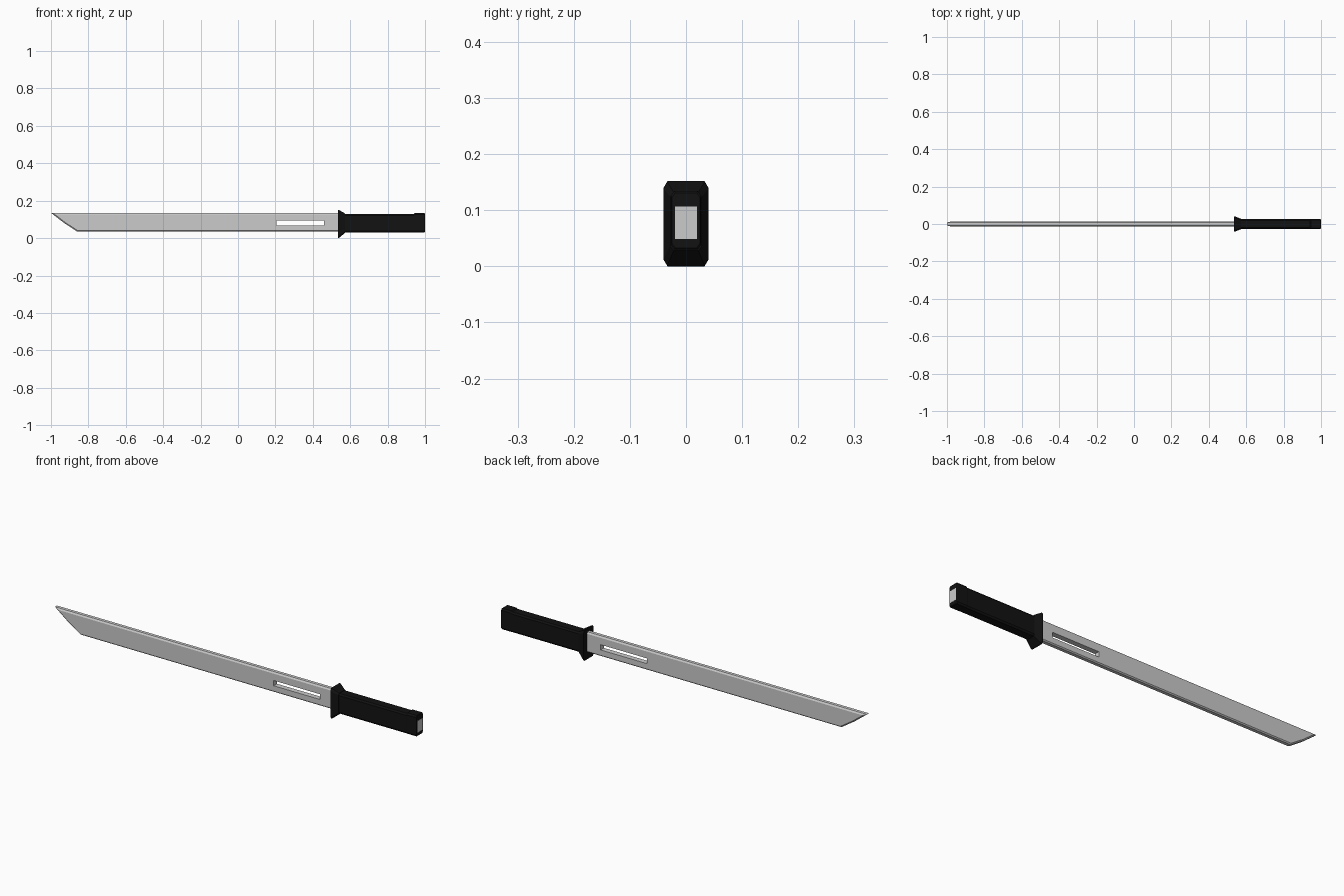
import bpy, bmesh

if "Cube" in bpy.data.objects:
    bpy.data.objects.remove(bpy.data.objects["Cube"])


def material(name, rgb):
    m = bpy.data.materials.new(name)
    m.diffuse_color = (*rgb, 1)
    m.use_nodes = True
    m.node_tree.nodes["Principled BSDF"].inputs["Base Color"].default_value = m.diffuse_color
    return m


def loft(name, rings, mat=None):
    """Closed solid through a series of matching point rings."""
    bm = bmesh.new()
    loops = [[bm.verts.new(p) for p in ring] for ring in rings]
    for a, b in zip(loops, loops[1:]):
        n = len(a)
        for i in range(n):
            j = (i + 1) % n
            bm.faces.new((a[i], a[j], b[j], b[i]))
    bm.faces.new(loops[0])
    bm.faces.new(loops[-1])
    bmesh.ops.recalc_face_normals(bm, faces=bm.faces)
    mesh = bpy.data.meshes.new(name)
    bm.to_mesh(mesh)
    bm.free()
    ob = bpy.data.objects.new(name, mesh)
    bpy.context.collection.objects.link(ob)
    if mat:
        mesh.materials.append(mat)
    return ob


def octagon(x, hy, z0, z1, cy, cz):
    """Rectangle with cut corners, standing across the sword axis."""
    return [(x, -hy + cy, z0), (x, hy - cy, z0), (x, hy, z0 + cz), (x, hy, z1 - cz),
            (x, hy - cy, z1), (x, -hy + cy, z1), (x, -hy, z1 - cz), (x, -hy, z0 + cz)]


def box(name, x0, x1, hy, z0, z1):
    return loft(name, [[(x, -hy, z0), (x, hy, z0), (x, hy, z1), (x, -hy, z1)]
                       for x in (x0, x1)])


black = material("black_grip", (0.006, 0.006, 0.006))

# Blade: slanted tip, bevelled spine and edge
outline = [(0.55, 0.135), (-1.0, 0.135), (-0.93, 0.081), (-0.86, 0.035), (0.55, 0.035)]
inset = [(0.55, 0.127), (-0.98, 0.127), (-0.924, 0.084), (-0.857, 0.040), (0.55, 0.040)]
blade = loft("blade", [[(x, y, z) for x, z in pts] for y, pts in
                       ((-0.013, inset), (-0.008, outline), (0.008, outline), (0.013, inset))])

# Slot through the blade near the guard
cutter = box("slot_cutter", 0.205, 0.46, 0.1, 0.067, 0.093)
cutter.hide_render = True
cutter.hide_set(True)
cut = blade.modifiers.new("slot", 'BOOLEAN')
cut.operation = 'DIFFERENCE'
cut.solver = 'EXACT'
cut.object = cutter

# Flared guard
loft("guard", [octagon(0.535, 0.04, 0.0, 0.152, 0.007, 0.012),
               octagon(0.541, 0.04, 0.002, 0.150, 0.007, 0.012),
               octagon(0.572, 0.028, 0.028, 0.132, 0.006, 0.008)], black)

# Grip with slightly raised end
loft("grip", [octagon(0.55, 0.026, 0.03, 0.130, 0.006, 0.008),
              octagon(0.94, 0.026, 0.03, 0.130, 0.006, 0.008),
              octagon(0.945, 0.027, 0.03, 0.134, 0.006, 0.008),
              octagon(0.996, 0.027, 0.03, 0.134, 0.006, 0.008),
              octagon(0.999, 0.025, 0.033, 0.131, 0.006, 0.008)], black)

# Bare metal plate in the pommel
box("pommel_plate", 0.98, 1.0, 0.02, 0.049, 0.107)
